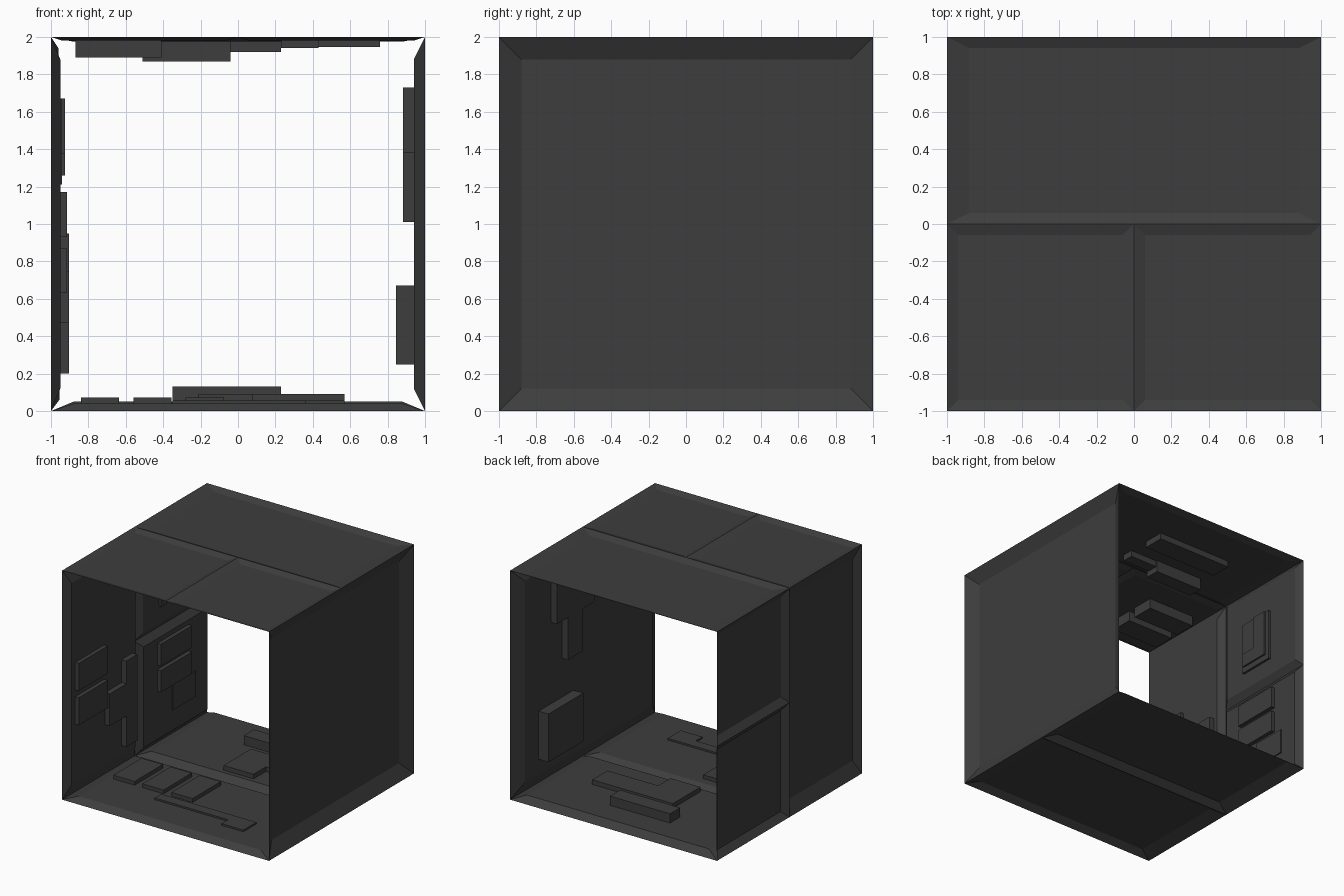
import bpy, bmesh

if "Cube" in bpy.data.objects:
    bpy.data.objects.remove(bpy.data.objects["Cube"])

# One dark grey for the whole model
mat = bpy.data.materials.new("dark_grey")
mat.diffuse_color = (0.047, 0.047, 0.047, 1)
mat.use_nodes = True
mat.node_tree.nodes["Principled BSDF"].inputs["Base Color"].default_value = mat.diffuse_color

# wall name -> function mapping (a, b, inward height) to world space
# floor/ceiling: a = x, b = y ; side walls: a = y, b = z
MAP = {
    "floor":      lambda a, b, h: (a, b, h),
    "ceiling":    lambda a, b, h: (a, b, 2 - h),
    "left_wall":  lambda a, b, h: (-1 + h, a, b),
    "right_wall": lambda a, b, h: (1 - h, a, b),
}


def finish(bm, name):
    me = bpy.data.meshes.new(name)
    bm.to_mesh(me)
    bm.free()
    me.materials.append(mat)
    ob = bpy.data.objects.new(name, me)
    bpy.context.collection.objects.link(ob)


def frustum(bm, wall, rect, h0, h1, inset):
    """Open-backed raised plate; inset is a fraction of each side length."""
    a0, a1, b0, b1 = rect
    da, db = (a1 - a0) * inset, (b1 - b0) * inset
    f = MAP[wall]
    low = [bm.verts.new(f(a, b, h0)) for a, b in
           ((a0, b0), (a1, b0), (a1, b1), (a0, b1))]
    top = [bm.verts.new(f(a, b, h1)) for a, b in
           ((a0 + da, b0 + db), (a1 - da, b0 + db),
            (a1 - da, b1 - db), (a0 + da, b1 - db))]
    flip = wall in ("ceiling", "right_wall")
    faces = [top] + [[low[i], low[(i + 1) % 4], top[(i + 1) % 4], top[i]]
                     for i in range(4)]
    for fc in faces:
        bm.faces.new(fc[::-1] if flip else fc)


def panel(name, wall, rect, depth, details):
    """Sheet panel with sloped rim, plus raised blocks (rect, height)."""
    bm = bmesh.new()
    frustum(bm, wall, rect, 0, depth, 0.06)
    finish(bm, name)
    if details:
        bm = bmesh.new()
        for r, h in details:
            frustum(bm, wall, r, depth, h, 0)
        finish(bm, name + "_blocks")


# Floor: two wide panels
panel("floor_front", "floor", (-1, 1, -1, 0), 0.04,
      [((-0.84 + i * 0.28, -0.635 + i * 0.28, -0.52, -0.13), 0.073)
       for i in range(3)] +
      [((-0.35, 0.57, -0.65, -0.56), 0.055),
       ((0.36, 0.57, -0.74, -0.65), 0.055)])
panel("floor_back", "floor", (-1, 1, 0, 1), 0.05,
      [((-0.35, 0.23, 0.58, 0.72), 0.13),
       ((-0.21, 0.08, 0.10, 0.48), 0.09),
       ((0.08, 0.57, 0.27, 0.48), 0.09)])

# Ceiling: one wide panel at the back, two square ones in front
panel("ceiling_back", "ceiling", (-1, 1, 0, 1), 0.025,
      [((-0.51, -0.04, 0.12, 0.25), 0.13),
       ((-0.50, 0.23, 0.43, 0.62), 0.08),
       ((-0.04, 0.23, 0.14, 0.24), 0.08)])
panel("ceiling_front_left", "ceiling", (-1, 0, -1, 0), 0.02,
      [((-0.87, -0.41, -0.48, -0.28), 0.11),
       ((-0.87, -0.41, -0.75, -0.55), 0.11)])
panel("ceiling_front_right", "ceiling", (0, 1, -1, 0), 0.02,
      [((0.23, 0.43, -0.70, -0.30), 0.06),
       ((0.43, 0.76, -0.60, -0.40), 0.055)])

# Left wall: one tall panel in front, two square ones behind
panel("left_wall_front", "left_wall", (-1, 0, 0, 2), 0.05,
      [((-0.89, -0.49, 0.93, 1.17), 0.085),
       ((-0.89, -0.49, 0.63, 0.87), 0.085),
       ((-0.25, -0.10, 0.20, 0.95), 0.097),
       ((-0.48, -0.25, 0.47, 0.75), 0.097)])
panel("left_wall_back_low", "left_wall", (0, 1, 0, 1), 0.045,
      [((0.25, 0.68, 0.71, 0.90), 0.08),
       ((0.25, 0.68, 0.48, 0.67), 0.08),
       ((0.45, 0.77, 0.24, 0.46), 0.055)])
panel("left_wall_back_high", "left_wall", (0, 1, 1, 2), 0.04,
      [((0.28, 0.62, 1.21, 1.67), 0.06),
       ((0.30, 0.44, 1.26, 1.38), 0.075),
       ((0.44, 0.58, 1.26, 1.67), 0.075)])

# Right wall: a single large panel
panel("right_wall", "right_wall", (-1, 1, 0, 2), 0.06,
      [((0.21, 0.69, 0.25, 0.67), 0.155),
       ((0.00, 0.52, 1.38, 1.73), 0.118),
       ((0.17, 0.37, 1.01, 1.38), 0.118)])
